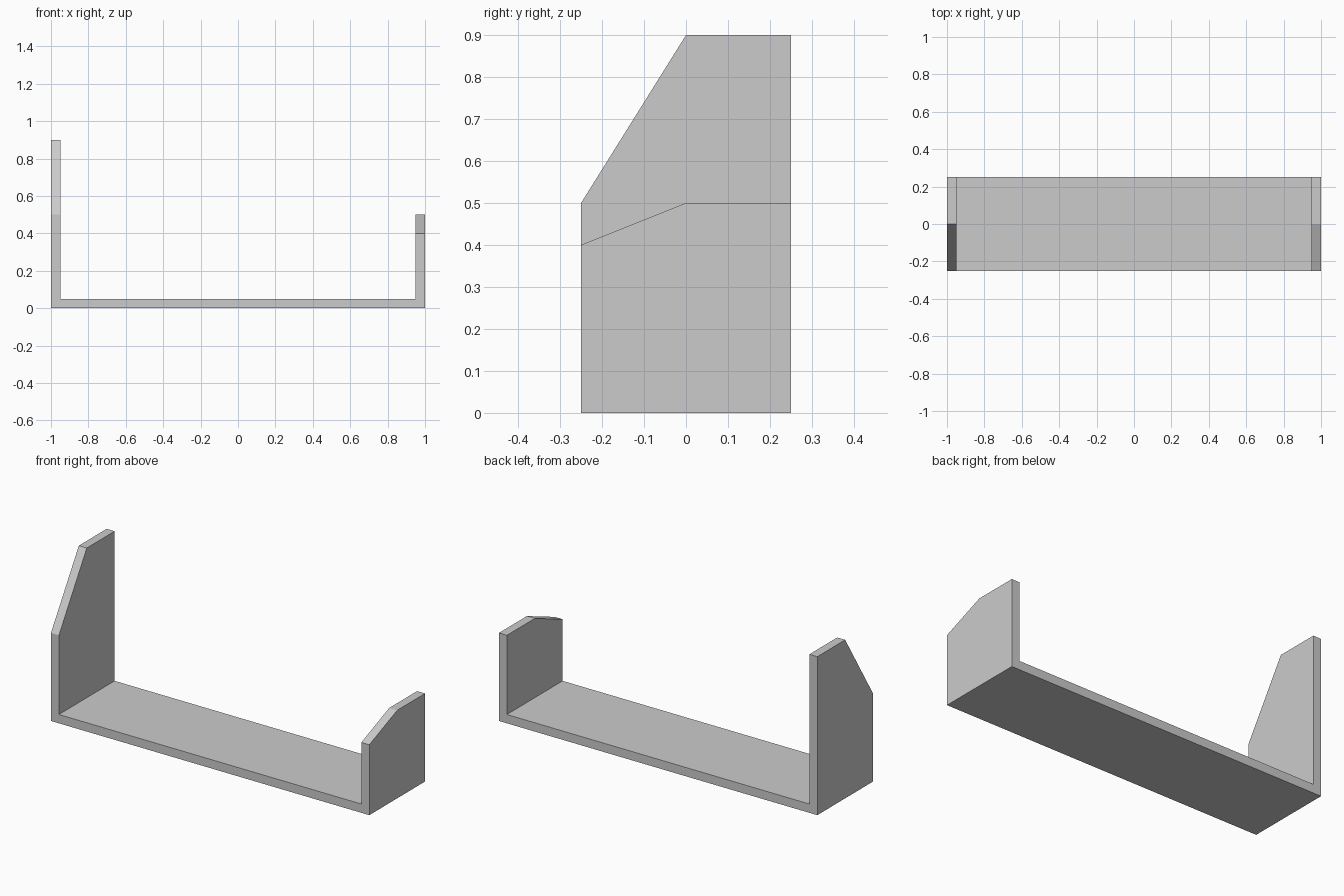
import bpy, bmesh

if "Cube" in bpy.data.objects:
    bpy.data.objects.remove(bpy.data.objects["Cube"])

T = 0.05  # board thickness


def section(left, right):
    """U-shaped front outline with the given end wall heights."""
    return [(-1, 0), (1, 0), (1, right), (1 - T, right),
            (1 - T, T), (-1 + T, T), (-1 + T, left), (-1, left)]


# Cross-sections from front to back: y, left wall height, right wall height
stations = [(-0.25, 0.5, 0.4), (0, 0.9, 0.5), (0.25, 0.9, 0.5)]

bm = bmesh.new()
rings = [[bm.verts.new((x, y, z)) for x, z in section(l, r)] for y, l, r in stations]

# Skin between sections, then close front and back
for a, b in zip(rings, rings[1:]):
    for i in range(len(a)):
        j = (i + 1) % len(a)
        bm.faces.new((a[i], b[i], b[j], a[j]))
bm.faces.new(rings[0])
bm.faces.new(rings[-1][::-1])

# Merge coplanar strips into clean flat faces
bmesh.ops.recalc_face_normals(bm, faces=bm.faces[:])
bmesh.ops.dissolve_limit(bm, angle_limit=0.01, verts=bm.verts[:], edges=bm.edges[:])

mesh = bpy.data.meshes.new("tray_with_end_walls")
bm.to_mesh(mesh)
bm.free()
obj = bpy.data.objects.new("tray_with_end_walls", mesh)
bpy.context.collection.objects.link(obj)
